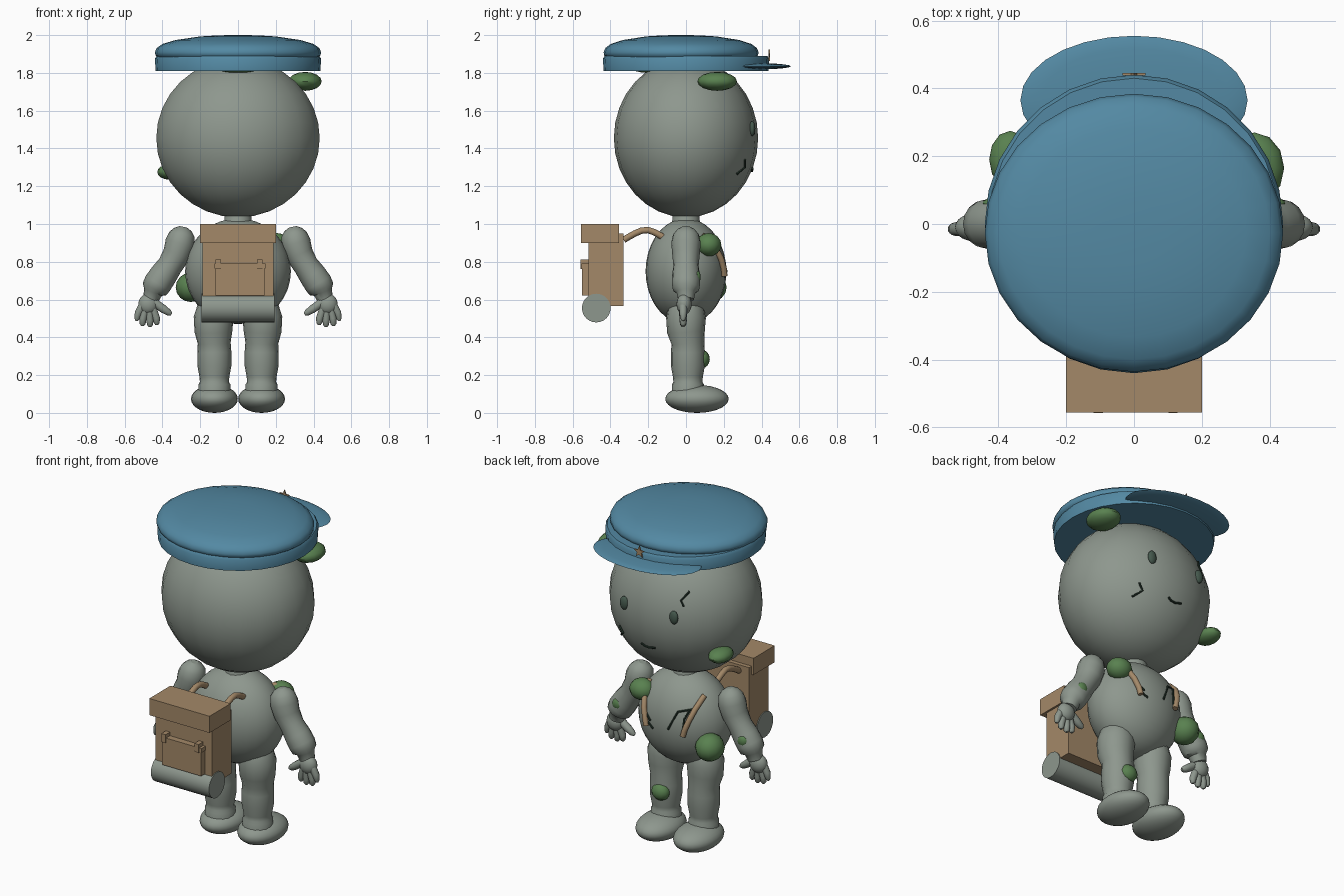
import bpy, bmesh, math
from mathutils import Matrix, Vector

if "Cube" in bpy.data.objects:
    bpy.data.objects.remove(bpy.data.objects["Cube"])


def material(name, rgb):
    m = bpy.data.materials.new(name)
    m.diffuse_color = (*rgb, 1)
    m.use_nodes = True
    m.node_tree.nodes["Principled BSDF"].inputs["Base Color"].default_value = m.diffuse_color
    return m


STONE = material("stone_grey", (0.27, 0.31, 0.27))
BLUE = material("cap_blue", (0.087, 0.25, 0.366))
TAN = material("canvas_tan", (0.37, 0.25, 0.14))
MOSS = material("moss_green", (0.1, 0.22, 0.08))
EYE = material("eye_green", (0.06, 0.1, 0.075))
DARK = material("crack_dark", (0.02, 0.04, 0.027))


def finish(ob, mat, smooth=True):
    ob.data.materials.clear()
    ob.data.materials.append(mat)
    if smooth:
        bpy.ops.object.select_all(action='DESELECT')
        ob.select_set(True)
        bpy.context.view_layer.objects.active = ob
        bpy.ops.object.shade_smooth_by_angle(angle=math.radians(42))
    return ob


def from_bmesh(name, bm, mat, smooth=True):
    bmesh.ops.recalc_face_normals(bm, faces=bm.faces)
    me = bpy.data.meshes.new(name)
    bm.to_mesh(me)
    bm.free()
    ob = bpy.data.objects.new(name, me)
    bpy.context.collection.objects.link(ob)
    return finish(ob, mat, smooth)


def ball(name, loc, radii, mat, seg=20, rings=14):
    bm = bmesh.new()
    bmesh.ops.create_uvsphere(bm, u_segments=seg, v_segments=rings, radius=1)
    bmesh.ops.transform(bm, verts=bm.verts, matrix=Matrix.LocRotScale(Vector(loc), None, Vector(radii)))
    return from_bmesh(name, bm, mat)


def box(name, lo, hi, mat):
    lo, hi = Vector(lo), Vector(hi)
    bm = bmesh.new()
    bmesh.ops.create_cube(bm, size=1)
    bmesh.ops.transform(bm, verts=bm.verts, matrix=Matrix.LocRotScale((lo + hi) / 2, None, hi - lo))
    return from_bmesh(name, bm, mat, False)


def tube(name, pts, mat, res=6):
    """Round tube through (x, y, z, radius) points."""
    cu = bpy.data.curves.new(name, 'CURVE')
    cu.dimensions = '3D'
    cu.bevel_depth = 1
    cu.bevel_resolution = res
    cu.use_fill_caps = True
    sp = cu.splines.new('POLY')
    sp.points.add(len(pts) - 1)
    for p, (x, y, z, r) in zip(sp.points, pts):
        p.co = (x, y, z, 1)
        p.radius = r
    tmp = bpy.data.objects.new(name + "_path", cu)
    bpy.context.collection.objects.link(tmp)
    bpy.context.view_layer.update()
    me = bpy.data.meshes.new_from_object(tmp.evaluated_get(bpy.context.evaluated_depsgraph_get()))
    bpy.data.objects.remove(tmp)
    ob = bpy.data.objects.new(name, me)
    bpy.context.collection.objects.link(ob)
    return finish(ob, mat)


def lathe(name, profile, mat, loc=(0, 0, 0), scale=(1, 1, 1), steps=28):
    """Revolve (radius, z) points about the vertical axis."""
    bm = bmesh.new()
    vs = [bm.verts.new((r, 0, z)) for r, z in profile]
    es = [bm.edges.new(e) for e in zip(vs, vs[1:])]
    bmesh.ops.spin(bm, geom=vs + es, cent=(0, 0, 0), axis=(0, 0, 1), angle=math.tau, steps=steps)
    bmesh.ops.remove_doubles(bm, verts=bm.verts, dist=1e-4)
    bmesh.ops.transform(bm, verts=bm.verts, matrix=Matrix.LocRotScale(Vector(loc), None, Vector(scale)))
    return from_bmesh(name, bm, mat)


HEAD = ((0, 0, 1.455), (0.437, 0.382, 0.42))
BODY = ((0, 0, 0.75), (0.28, 0.214, 0.28))


def front(shape, x, z):
    """Depth of the front surface of an ellipsoid at x, z."""
    (_, _, cz), (rx, ry, rz) = shape
    return ry * math.sqrt(max(0, 1 - (x / rx) ** 2 - ((z - cz) / rz) ** 2))


def line_on(name, shape, pts, mat, r):
    return tube(name, [(x, front(shape, x, z) + 0.002, z, r) for x, z in pts], mat, 2)


# Head, neck and torso
ball("head", *HEAD, STONE, 22, 16)
ball("torso", *BODY, STONE, 28, 18)
tube("neck", [(0, 0, 0.97, 0.09), (0, 0, 1.02, 0.072), (0, 0, 1.07, 0.07)], STONE)

# Face: eyes, mouth and cracks
for s in (-1, 1):
    ball("eye", (s * 0.165, front(HEAD, 0.165, 1.505), 1.505), (0.027, 0.016, 0.04), EYE, 16, 10)
line_on("mouth", HEAD, [(0.05, 1.295), (0.03, 1.283), (0, 1.28), (-0.04, 1.29)], DARK, 0.006)
line_on("cheek_crack", HEAD, [(0.225, 1.34), (0.2, 1.3), (0.24, 1.265)], DARK, 0.006)
line_on("brow_crack", HEAD, [(-0.22, 1.65), (-0.19, 1.6), (-0.21, 1.57)], DARK, 0.006)

# Chest cracks
for pts in ([(-0.175, 0.88), (-0.08, 0.855), (-0.03, 0.745)],
            [(-0.14, 0.87), (-0.12, 0.82), (-0.115, 0.75)],
            [(0.15, 0.85), (0.12, 0.75), (0.075, 0.72)],
            [(0.13, 0.79), (0.095, 0.76)]):
    line_on("chest_crack", BODY, pts, DARK, 0.006)

# Limbs, mirrored left and right
ARM = [(.29, .985, .02), (.293, .97, .048), (.297, .945, .068), (.307, .90, .078), (.325, .84, .073),
       (.36, .78, .067), (.395, .73, .073), (.425, .685, .075), (.442, .655, .07), (.45, .638, .05),
       (.462, .6, .042)]
LEG = [(.1, .62, .06), (.115, .58, .092), (.13, .5, .105), (.13, .43, .1), (.126, .37, .087),
       (.125, .32, .09), (.125, .25, .09), (.125, .19, .079), (.125, .165, .077),
       (.125, .15, .085), (.125, .08, .085)]
FINGERS = [[(.445, .585, .024), (.395, .55, .023), (.365, .53, .018), (.352, .522, .008)],
           [(.45, .55, .022), (.432, .5, .02), (.43, .475, .016), (.43, .465, .007)],
           [(.47, .55, .022), (.466, .49, .02), (.466, .465, .016), (.466, .455, .007)],
           [(.49, .55, .022), (.503, .5, .02), (.505, .47, .016), (.506, .46, .007)],
           [(.505, .57, .022), (.528, .53, .02), (.535, .5, .015), (.537, .487, .007)]]
for s in (-1, 1):
    tube("arm", [(s * x, 0, z, r) for x, z, r in ARM], STONE)
    ball("palm", (s * 0.475, -0.01, 0.575), (0.053, 0.04, 0.055), STONE)
    for f in FINGERS:
        tube("finger", [(s * x, -0.015, z, r) for x, z, r in f], STONE, 3)
    tube("leg", [(s * x, 0.01 if z < .4 else 0, z, r) for x, z, r in LEG], STONE)
    ball("foot", (s * 0.125, 0.058, 0.074), (0.124, 0.168, 0.074), STONE, 24, 14)
    # Small moss patch on the forearm
    ball("arm_moss_patch", (s * 0.415, 0.06, 0.72), (0.032, 0.018, 0.032), MOSS, 12, 8)

# Moss clumps
for loc, radii in [((.355, .165, 1.755), (.088, .105, .05)),
                   ((-.365, .19, 1.275), (.062, .085, .04)),
                   ((0, -.2, 1.835), (.13, .1, .035)),
                   ((.205, .12, .89), (.075, .067, .062)),
                   ((-.25, .13, .665), (.08, .085, .078)),
                   ((.11, .082, .285), (.055, .044, .05))]:
    ball("moss_clump", loc, radii, MOSS, 12, 8)

# Cap: band, crown, visor and star badge
lathe("cap_band", [(0, 1.81), (0.436, 1.81), (0.44, 1.875), (0.43, 1.89), (0, 1.89)], BLUE)
lathe("cap_crown", [(0, 1.885), (.42, 1.878), (.437, 1.893), (.44, 1.91), (.43, 1.932), (.4, 1.953),
                    (.33, 1.974), (.2, 1.993), (.1, 1.999), (0, 2.0)], BLUE,
      (0, -0.026, 0), (1, 0.932, 1))
ball("cap_visor", (0, 0.365, 1.835), (0.335, 0.19, 0.017), BLUE, 28, 10)
bm = bmesh.new()
star = bm.faces.new([bm.verts.new((r * math.sin(i * math.pi / 5), 0.438, 1.89 + r * math.cos(i * math.pi / 5)))
                     for i in range(10) for r in [0.015 if i % 2 else 0.035]])
ext = bmesh.ops.extrude_face_region(bm, geom=[star])
bmesh.ops.translate(bm, verts=[v for v in ext["geom"] if isinstance(v, bmesh.types.BMVert)], vec=(0, 0.008, 0))
from_bmesh("star_badge", bm, TAN, False)

# Backpack: main bag, lid, pocket with flap and two tabs
box("pack_bag", (-0.188, -0.515, 0.567), (0.188, -0.33, 0.95), TAN)
box("pack_lid", (-0.2, -0.556, 0.9), (0.2, -0.355, 1.0), TAN)
box("pack_pocket", (-0.12, -0.55, 0.622), (0.14, -0.51, 0.77), TAN)
box("pocket_flap", (-0.125, -0.553, 0.765), (0.145, -0.51, 0.79), TAN)
for x in (-0.105, 0.115):
    box("pocket_tab", (x - 0.014, -0.558, 0.762), (x + 0.014, -0.515, 0.812), TAN)

# Bedroll lying under the pack
tube("bedroll", [(-0.193, -0.475, 0.555, 0.076), (0.193, -0.475, 0.555, 0.076)], STONE, 10)

# Shoulder straps, behind and on the chest
BACK = [(-.33, .915), (-.31, .928), (-.27, .95), (-.235, .965), (-.2, .968), (-.165, .955), (-.12, .93)]
CHEST = [(.182, .94), (.168, .88), (.15, .82), (.132, .765), (.122, .725)]
for s in (-1, 1):
    tube("back_strap", [(s * 0.12, y, z, 0.017) for y, z in BACK], TAN, 4)
    tube("chest_strap", [(s * x, front(BODY, x, z) + 0.012, z, 0.016) for x, z in CHEST], TAN, 4)
